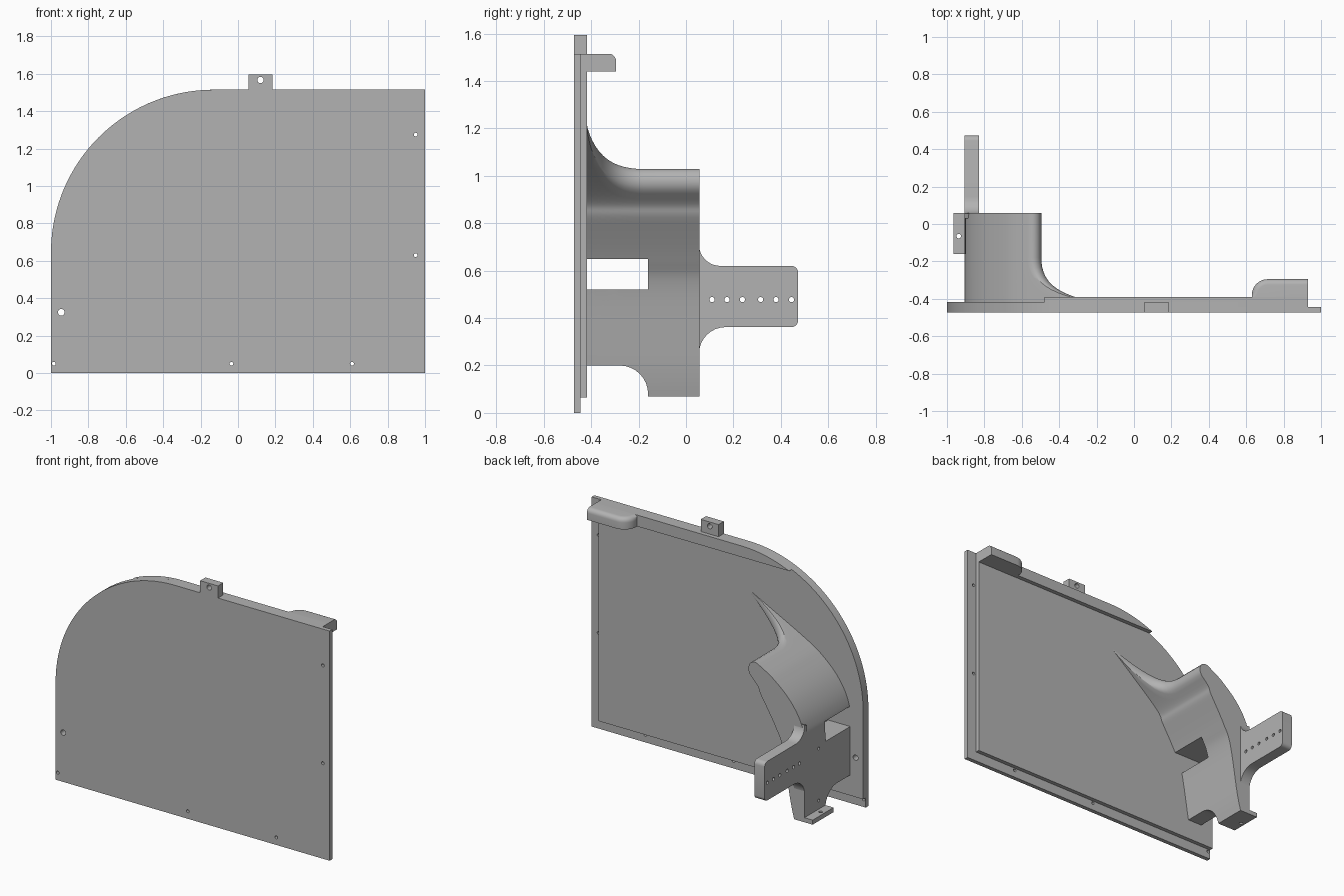
import bpy, bmesh
from math import sin, cos, pi, sqrt, radians
from mathutils import Vector

cube = bpy.data.objects.get("Cube")
if cube:
    bpy.data.objects.remove(cube, do_unlink=True)

grey = bpy.data.materials.new("plain grey")
grey.use_nodes = True
colour = (0.45, 0.45, 0.45, 1)
grey.diffuse_color = colour
grey.node_tree.nodes["Principled BSDF"].inputs["Base Color"].default_value = colour

PLACE = {"x": lambda u, v, d: (d, u, v),
         "y": lambda u, v, d: (u, d, v),
         "z": lambda u, v, d: (u, v, d)}


def make(name, bm):
    bmesh.ops.recalc_face_normals(bm, faces=bm.faces)
    mesh = bpy.data.meshes.new(name)
    bm.to_mesh(mesh)
    bm.free()
    mesh.materials.append(grey)
    ob = bpy.data.objects.new(name, mesh)
    bpy.context.collection.objects.link(ob)
    return ob


def loft(bm, rings):
    """Skin a closed solid through rings of equal length."""
    rows = [[bm.verts.new(p) for p in ring] for ring in rings]
    n = len(rows[0])
    for a, b in zip(rows, rows[1:]):
        for i in range(n):
            j = (i + 1) % n
            bm.faces.new((a[i], a[j], b[j], b[i]))
    bm.faces.new(rows[0])
    bm.faces.new(rows[-1])


def prism(name, groups, axis, lo, hi):
    """Extrude one or more flat outlines along an axis."""
    bm = bmesh.new()
    for pts in groups:
        loft(bm, [[PLACE[axis](u, v, d) for u, v in pts] for d in (lo, hi)])
    return make(name, bm)


def arc(cu, cv, r, a, b, n=8):
    return [(cu + r * cos(radians(a + (b - a) * i / n)),
             cv + r * sin(radians(a + (b - a) * i / n))) for i in range(n + 1)]


def box(u0, u1, v0, v1):
    return [(u0, v0), (u1, v0), (u1, v1), (u0, v1)]


def circle(u, v, r):
    return arc(u, v, r, 0, 337.5, 15)


def cut(ob, cutter, keep=False):
    cutter.hide_render = True
    mod = ob.modifiers.new("cut", "BOOLEAN")
    mod.operation, mod.solver, mod.object = "DIFFERENCE", "EXACT", cutter
    bpy.context.view_layer.objects.active = ob
    bpy.ops.object.modifier_apply(modifier=mod.name)
    if not keep:
        bpy.data.objects.remove(cutter, do_unlink=True)


def smooth(ob):
    bpy.ops.object.select_all(action="DESELECT")
    ob.select_set(True)
    bpy.context.view_layer.objects.active = ob
    bpy.ops.object.shade_smooth_by_angle(angle=radians(30))


# Cover plate and the stepped panel behind it
TOP = 1.515


def outline(right, bottom):
    return [(right, bottom), (right, TOP)] + arc(-0.13, 0.645, 0.87, 90, 180, 40) + [(-1, bottom)]


plate = prism("cover_plate", [outline(1, 0)], "y", -0.473, -0.445)
panel = prism("raised_panel", [outline(0.93, 0.065)], "y", -0.445, -0.418)
small = [(-0.985, 0.05), (-0.035, 0.05), (0.61, 0.05), (0.95, 1.275), (0.95, 0.63)]
holes = prism("plate_holes", [circle(u, v, 0.01) for u, v in small] + [circle(-0.945, 0.325, 0.018)],
              "y", -0.6, -0.3)
cut(plate, holes, keep=True)
cut(panel, holes)

# Ledge along the top, ending where it meets the rounded corner
ledge_pts = [(0.93, 1.44), (0.93, TOP)] + [p for p in arc(-0.13, 0.645, 0.87, 90, 180, 80) if p[1] > 1.437]
ledge = prism("top_ledge", [ledge_pts], "y", -0.418, -0.39)

# Corner block with a rounded end and softened upper edge
block_pts = [(0.63, -0.418), (0.93, -0.418), (0.93, -0.295)] + arc(0.715, -0.38, 0.085, 90, 180)
block = prism("corner_block", [block_pts], "z", 1.44, TOP)
bm = bmesh.new()
bm.from_mesh(block.data)
edges = [e for e in bm.edges if all(v.co.z > 1.5 and v.co.y > -0.385 for v in e.verts)]
bmesh.ops.bevel(bm, geom=edges, offset=0.03, segments=5, affect="EDGES", profile=0.5)
bm.to_mesh(block.data)
bm.free()

# Mounting lug on the top edge
lug = prism("top_lug", [box(0.055, 0.185, TOP, 1.595)], "y", -0.473, -0.418)
cut(lug, prism("lug_hole", [circle(0.12, 1.567, 0.017)], "y", -0.6, -0.3))


# Curved guide: a tapering band whose upper end flares into the panel
def spline(pts, u):
    i = min(int(u), len(pts) - 2)
    t = u - i
    p0, p1, p2, p3 = (Vector(pts[max(0, min(k, len(pts) - 1))]) for k in range(i - 1, i + 3))
    return 0.5 * (2 * p1 + (p2 - p0) * t + (2 * p0 - 5 * p1 + 4 * p2 - p3) * t * t
                  + (3 * p1 - p0 - 3 * p2 + p3) * t ** 3)


OUTER = [(-0.905, 0.07), (-0.905, 0.55), (-0.89, 0.69), (-0.82, 0.82), (-0.71, 0.93), (-0.57, 1.02), (-0.15, 1.235)]
INNER = [(-0.83, 0.07), (-0.80, 0.2), (-0.745, 0.52), (-0.69, 0.65), (-0.59, 0.82), (-0.52, 0.925), (-0.15, 1.23)]


def band(y):
    s = max(0.0, min(1.0, (-0.18 - y) / 0.24))
    end = 5 + 0.98 * (1 - sqrt(1 - s * s))
    n = 36
    outer = [spline(OUTER, end * i / n) for i in range(n + 1)]
    inner = [spline(INNER, end * i / n) for i in range(n + 1)]
    mid, half = (outer[-1] + inner[-1]) / 2, (outer[-1] - inner[-1]) / 2
    out = Vector((0.8, 0.6)) * half.length
    cap = [mid + half * cos(pi * k / 8) + out * sin(pi * k / 8) for k in range(1, 8)]
    return [(p.x, y, p.y) for p in outer + cap + inner[::-1]]


bm = bmesh.new()
loft(bm, [band(y) for y in [0.058, -0.18] + [-0.18 - 0.24 * sin(pi / 2 * k / 14) for k in range(1, 15)]])
guide = make("curved_guide", bm)
notch = [(-0.5, 0), (-0.16, 0)] + arc(-0.28, 0.08, 0.12, 0, 90) + [(-0.5, 0.2)]
cut(guide, prism("guide_openings", [notch, box(-0.5, -0.16, 0.52, 0.65)], "x", -1.2, 0))
cut(guide, prism("guide_holes", [circle(-0.09, v, 0.009) for v in (0.157, 0.5)], "x", -1, -0.86))

# Side arm with filleted root and a row of holes
arm_pts = ([(0.03, 0.7), (0.03, 0.25), (0.055, 0.25)] + arc(0.167, 0.25, 0.112, 180, 90)
           + arc(0.445, 0.39, 0.028, -90, 0, 5) + arc(0.445, 0.592, 0.028, 0, 90, 5)
           + arc(0.145, 0.71, 0.09, 270, 180))
arm = prism("side_arm", [arm_pts], "x", -0.905, -0.83)
cut(arm, prism("arm_holes", [circle(y, 0.478, 0.011) for y in (0.11, 0.173, 0.238, 0.315, 0.38, 0.445)],
               "x", -1, -0.7))

# Foot tab at the base of the guide
foot = prism("foot_tab", [box(-0.965, -0.89, -0.16, 0.058)], "z", 0.07, 0.1)
cut(foot, prism("foot_hole", [circle(-0.937, -0.065, 0.012)], "z", 0, 0.2))

for ob in (plate, panel, ledge, block, lug, guide, arm, foot):
    smooth(ob)
